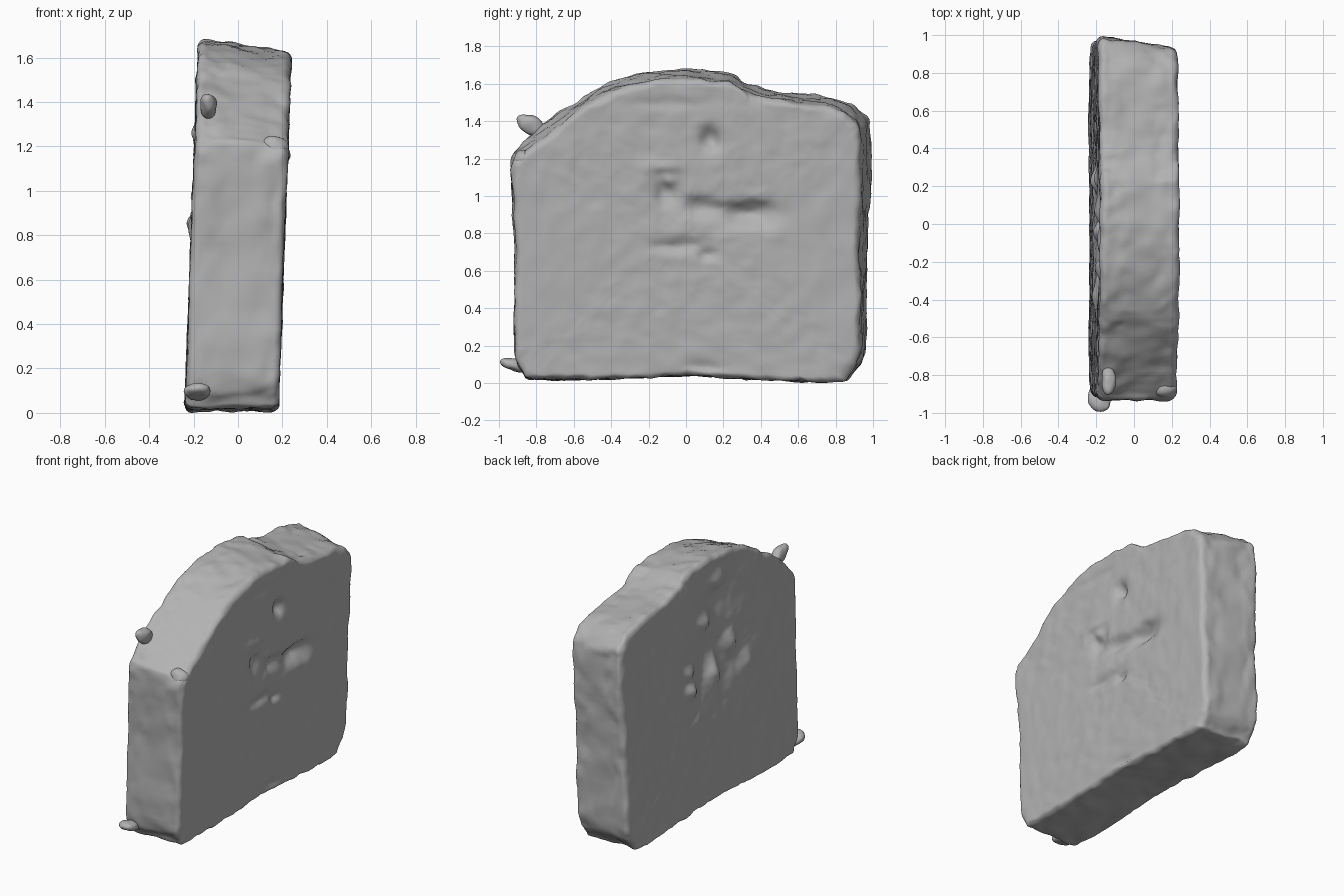
import bpy, bmesh, math
from mathutils import Vector, noise

cube = bpy.data.objects.get("Cube")
if cube:
    bpy.data.objects.remove(cube, do_unlink=True)

stone = bpy.data.materials.new("stone_grey")
stone.use_nodes = True
grey = (0.45, 0.45, 0.45, 1)
stone.diffuse_color = grey
bsdf = stone.node_tree.nodes["Principled BSDF"]
bsdf.inputs["Base Color"].default_value = grey
bsdf.inputs["Roughness"].default_value = 0.9

CENTRE = Vector((0, 0.8))
HALF = 0.21       # half thickness
EDGE = 0.035      # rounding of the rim

# Slab outline (y, z), anticlockwise from the bottom
OUTLINE = [(-0.8, 0.025), (-0.4, 0.025), (0, 0.04), (0.4, 0.025), (0.78, 0.012),
           (0.86, 0.05), (0.92, 0.19), (0.915, 0.6), (0.92, 1.0), (0.92, 1.3),
           (0.89, 1.4), (0.8, 1.465), (0.6, 1.5), (0.4, 1.53), (0.31, 1.56),
           (0.2, 1.61), (0, 1.625), (-0.2, 1.615), (-0.42, 1.555), (-0.57, 1.465),
           (-0.75, 1.32), (-0.89, 1.22), (-0.935, 1.13), (-0.92, 0.7), (-0.92, 0.2),
           (-0.88, 0.07)]

# Worn carving on each broad face: y, z, width, height, relief
LEFT_RELIEF = [(0.12, 1.31, 0.06, 0.06, -0.05), (-0.11, 1.03, 0.07, 0.08, -0.045),
               (0.33, 0.91, 0.13, 0.06, -0.07), (0.08, 0.94, 0.1, 0.05, -0.04),
               (-0.06, 0.74, 0.14, 0.035, -0.025), (0.11, 0.69, 0.05, 0.03, -0.03),
               (-0.1, 1.08, 0.04, 0.04, 0.03), (-0.12, 1.16, 0.1, 0.03, 0.015),
               (-0.1, 1.5, 0.2, 0.03, -0.012), (0.1, 0.09, 0.08, 0.03, -0.015)]
RIGHT_RELIEF = [(-0.06, 0.98, 0.28, 0.2, -0.065), (-0.1, 1.38, 0.18, 0.16, -0.05),
                (0.22, 0.86, 0.06, 0.05, 0.04), (0.22, 0.98, 0.05, 0.04, 0.035),
                (-0.05, 0.9, 0.07, 0.1, 0.06), (-0.23, 1.02, 0.06, 0.08, 0.05),
                (-0.38, 0.85, 0.06, 0.06, 0.025), (0.05, 1.27, 0.08, 0.05, 0.035),
                (-0.1, 1.47, 0.1, 0.05, 0.045)]


def smooth_loop(points, steps):
    """Catmull-Rom curve through a closed loop of points."""
    pts = [Vector(p) for p in points]
    n = len(pts)
    out = []
    for i in range(n):
        a, b, c, d = (pts[(i + k) % n] for k in (-1, 0, 1, 2))
        for j in range(steps):
            t = j / steps
            out.append(0.5 * (2 * b + (c - a) * t + (2 * a - 5 * b + 4 * c - d) * t ** 2
                              + (3 * b - a - 3 * c + d) * t ** 3))
    return out


def relief(y, z, table):
    return sum(h * math.exp(-((y - cy) / w) ** 2 - ((z - cz) / v) ** 2)
               for cy, cz, w, v, h in table)


def weathered(p, amount=1.0):
    """Uneven, hand-hewn surface."""
    d = (noise.noise_vector(p * 6) * 0.011 + noise.noise_vector(p * 13) * 0.011
         + noise.noise_vector(p * 26) * 0.004)
    d.x *= 0.6
    return p + d * amount


def slab_point(outline_pt, t, s, cap):
    y, z = CENTRE + (outline_pt - CENTRE) * s
    far = (1 - t) / 2                       # the right face is slightly larger
    x = t * HALF - 0.03 + 0.037 * z         # the slab leans a little
    if cap:
        x += relief(y, z, LEFT_RELIEF) if t > 0 else -relief(y, z, RIGHT_RELIEF)
    height = max(z, 0) / 1.6
    lift = 0.06 * height ** 2 + 0.12 * height ** 4 * math.exp(-((y + 0.78) / 0.15) ** 2)
    if y > 0:
        y += far * (0.03 + 0.04 * min(1, height * 1.5)) * (y / 0.93) ** 4
    z += far * lift * s ** 4
    return weathered(Vector((x, y, z)), 0.7 if cap else 1.0)


# Rings: left face outwards, around the rim, right face inwards
inner = 1 - EDGE / 0.9
cap_rings = [inner * k / 50 for k in range(1, 50)]
rings = [(1, s, True) for s in cap_rings]
for k in range(29):
    a = math.pi * k / 28
    t = math.copysign(abs(math.cos(a)) ** 0.7, math.cos(a))
    gap = min(EDGE, HALF * (1 - abs(t)))
    inset = EDGE - math.sqrt(max(0, EDGE ** 2 - (EDGE - gap) ** 2))
    rings.append((t, 1 - inset / 0.9, False))
rings += [(-1, s, True) for s in reversed(cap_rings)]

outline = smooth_loop(OUTLINE, 10)
n = len(outline)
bm = bmesh.new()
grid = [[bm.verts.new(slab_point(p, *ring)) for p in outline] for ring in rings]
for lower, upper in zip(grid, grid[1:]):
    for i in range(n):
        j = (i + 1) % n
        bm.faces.new((lower[i], lower[j], upper[j], upper[i]))
for ring, t in ((grid[0], 1), (grid[-1], -1)):
    hub = bm.verts.new(slab_point(CENTRE, t, 0, True))
    for i in range(n):
        bm.faces.new((hub, ring[i], ring[(i + 1) % n]))
bmesh.ops.recalc_face_normals(bm, faces=bm.faces)


def finish(bm, name):
    mesh = bpy.data.meshes.new(name)
    bm.to_mesh(mesh)
    bm.free()
    mesh.materials.append(stone)
    mesh.shade_smooth()
    obj = bpy.data.objects.new(name, mesh)
    bpy.context.collection.objects.link(obj)
    return obj


parts = [finish(bm, "stone_slab")]


def nub(name, centre, radii, tilt=0):
    """Small lump of stone clinging to the rim."""
    bm = bmesh.new()
    bmesh.ops.create_icosphere(bm, subdivisions=4, radius=1)
    for v in bm.verts:
        p = Vector([c * r for c, r in zip(v.co, radii)])
        y, z = p.y, p.z
        p.y = y * math.cos(tilt) - z * math.sin(tilt)
        p.z = y * math.sin(tilt) + z * math.cos(tilt)
        v.co = weathered(p + Vector(centre))
    parts.append(finish(bm, name))


nub("upper_front_nub", (-0.135, -0.83, 1.385), (0.04, 0.08, 0.05), -0.4)
nub("front_shoulder_nub", (0.165, -0.88, 1.205), (0.06, 0.05, 0.045), 0.6)
nub("lower_front_nub", (-0.185, -0.925, 0.1), (0.062, 0.075, 0.035), -0.2)

# Rest on the ground and centre from front to back
corners = [v.co for o in parts for v in o.data.vertices]
depths = [c.y for c in corners]
shift = Vector((0, -(min(depths) + max(depths)) / 2, -min(c.z for c in corners)))
for o in parts:
    for v in o.data.vertices:
        v.co += shift
